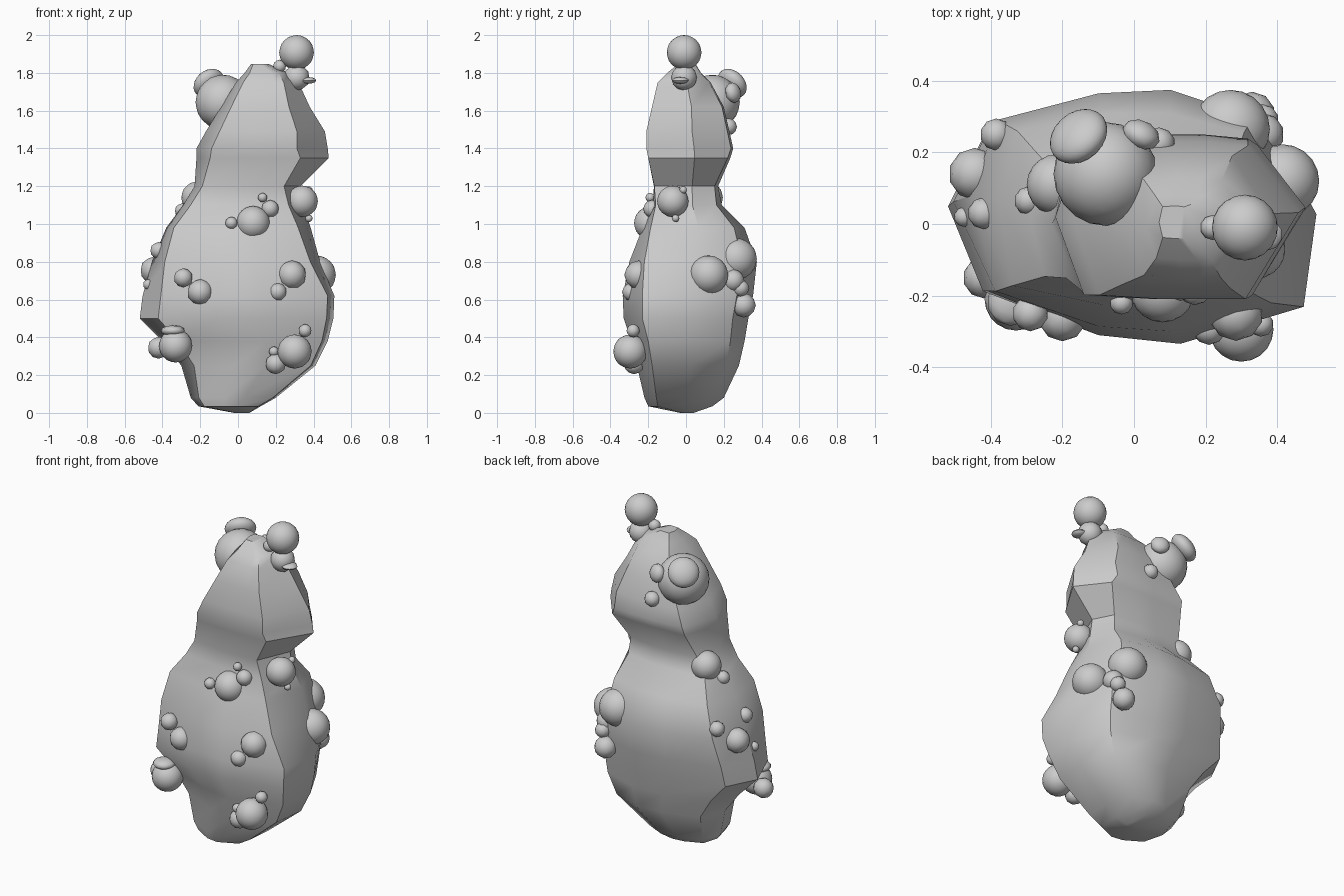
import bpy, bmesh, math
from mathutils import Vector

# Body rings: height, left, right, front, back
rings = [
    (0.00, -0.02, 0.06, -0.03, 0.04),
    (0.035, -0.21, 0.12, -0.20, 0.14),
    (0.08, -0.25, 0.20, -0.22, 0.20),
    (0.25, -0.30, 0.41, -0.26, 0.28),
    (0.38, -0.40, 0.475, -0.29, 0.31),
    (0.50, -0.52, 0.505, -0.33, 0.33),
    (0.62, -0.505, 0.51, -0.335, 0.355),
    (0.80, -0.455, 0.435, -0.30, 0.375),
    (0.98, -0.38, 0.385, -0.23, 0.31),
    (1.10, -0.29, 0.345, -0.175, 0.19),
    (1.20, -0.23, 0.33, -0.17, 0.17),
    (1.35, -0.22, 0.48, -0.20, 0.235),
    (1.40, -0.22, 0.475, -0.21, 0.25),
    (1.49, -0.17, 0.46, -0.21, 0.23),
    (1.62, -0.09, 0.38, -0.18, 0.20),
    (1.75, -0.01, 0.32, -0.15, 0.13),
    (1.80, 0.035, 0.27, -0.10, 0.08),
    (1.848, 0.07, 0.16, -0.04, 0.05),
]
# Unit cross-sections of the belly, shoulders, waist and head, by height
sections = [
    (0.65, [(1, .05), (.75, .75), (.25, 1), (-.2, .95), (-.82, .7),
            (-1, .15), (-.81, -.57), (-.2, -.93), (.25, -1), (.93, -.70)]),
    (1.00, [(1, .1), (.8, .8), (.25, 1), (-.2, 1), (-.86, .82),
            (-1, .1), (-.9, -.8), (-.2, -1), (.25, -1), (.82, -.85)]),
    (1.22, [(1, .2), (.78, .9), (.2, 1), (-.2, 1), (-.85, .95),
            (-1, 0), (-.85, -.9), (-.2, -1), (.2, -1), (.68, -1)]),
    (1.40, [(1, .1), (.55, .95), (.2, 1), (-.2, 1), (-.78, .97),
            (-1, 0), (-.77, -.95), (-.2, -1), (.2, -1), (.53, -1)]),
]


def section(z):
    """Blend the cross-section outline for a height."""
    if z <= sections[0][0]:
        return sections[0][1]
    for (za, a), (zb, b) in zip(sections, sections[1:]):
        if z <= zb:
            t = (z - za) / (zb - za)
            return [Vector(p).lerp(Vector(q), t) for p, q in zip(a, b)]
    return sections[-1][1]


def make(name, bm, angle):
    bmesh.ops.recalc_face_normals(bm, faces=bm.faces)
    me = bpy.data.meshes.new(name)
    bm.to_mesh(me)
    bm.free()
    ob = bpy.data.objects.new(name, me)
    bpy.context.collection.objects.link(ob)
    bpy.ops.object.select_all(action='DESELECT')
    ob.select_set(True)
    bpy.context.view_layer.objects.active = ob
    bpy.ops.object.shade_smooth_by_angle(angle=math.radians(angle))


# Lofted rock body
bm = bmesh.new()
loops = []
for z, l, r, f, b in rings:
    loops.append([bm.verts.new(((l + r) / 2 + u * (r - l) / 2,
                                (f + b) / 2 + v * (b - f) / 2, z)) for u, v in section(z)])
for a, b in zip(loops, loops[1:]):
    for i in range(len(a)):
        j = (i + 1) % len(a)
        bm.faces.new((a[i], a[j], b[j], b[i]))
bm.faces.new(loops[0][::-1])
bm.faces.new(loops[-1])
make("rock_body", bm, 38)


def lumps(name, items):
    """Cluster of balls: (x, y, z, radius[, squash axis, squash factor])."""
    bm = bmesh.new()
    for x, y, z, r, *sq in items:
        new = bmesh.ops.create_icosphere(bm, subdivisions=3 if r > .08 else 2, radius=r)["verts"]
        for v in new:
            if sq:
                d = Vector(sq[0]).normalized()
                v.co -= d * v.co.dot(d) * (1 - sq[1])
            v.co += Vector((x, y, z))
    make(name, bm, 40)


# Knob on the crown
lumps("crown_knob", [(.31, -.01, 1.908, .092), (.31, -.01, 1.775, .07), (.22, -.01, 1.835, .035),
                     (.37, -.03, 1.76, .045, (0, 0, 1), .4)])
# Large lump behind the head
lumps("back_head_lump", [(-.08, .14, 1.645, .145), (-.155, .245, 1.745, .088, (-.5, .6, .6), .6),
                         (.02, .25, 1.695, .055, (.4, .8, .2), .7), (.07, .225, 1.515, .045)])
# Neck lumps
lumps("neck_right_lumps", [(.34, -.07, 1.12, .083), (.375, -.015, 1.18, .02), (.375, -.055, 1.03, .02)])
lumps("neck_left_lumps", [(-.215, .11, 1.14, .085), (-.295, .065, 1.07, .04)])
lumps("chest_lumps", [(.08, -.185, 1.005, .09), (.17, -.18, 1.08, .047),
                      (.13, -.19, 1.14, .025), (-.035, -.22, 1.005, .033)])
# Belly lumps on the front
lumps("belly_left_lumps", [(-.29, -.25, .715, .05), (-.20, -.26, .64, .068)])
lumps("belly_right_lumps", [(.285, -.25, .73, .077), (.21, -.29, .64, .048)])
lumps("foot_left_lumps", [(-.33, -.21, .355, .088), (-.345, -.22, .435, .065, (0, 0, 1), .45),
                          (-.42, -.15, .345, .058)])
lumps("foot_right_lumps", [(.30, -.295, .325, .09), (.355, -.28, .435, .035),
                           (.20, -.275, .26, .055), (.19, -.28, .325, .027)])
# Side and back lumps
lumps("left_side_lumps", [(-.445, .14, .755, .073), (-.385, .25, .85, .045),
                          (-.475, .02, .68, .028), (-.42, .03, .86, .045)])
lumps("back_right_lumps", [(.415, .12, .73, .103), (.27, .265, .815, .11), (.33, .305, .57, .065),
                           (.36, .25, .70, .06), (.36, .29, .66, .045)])
